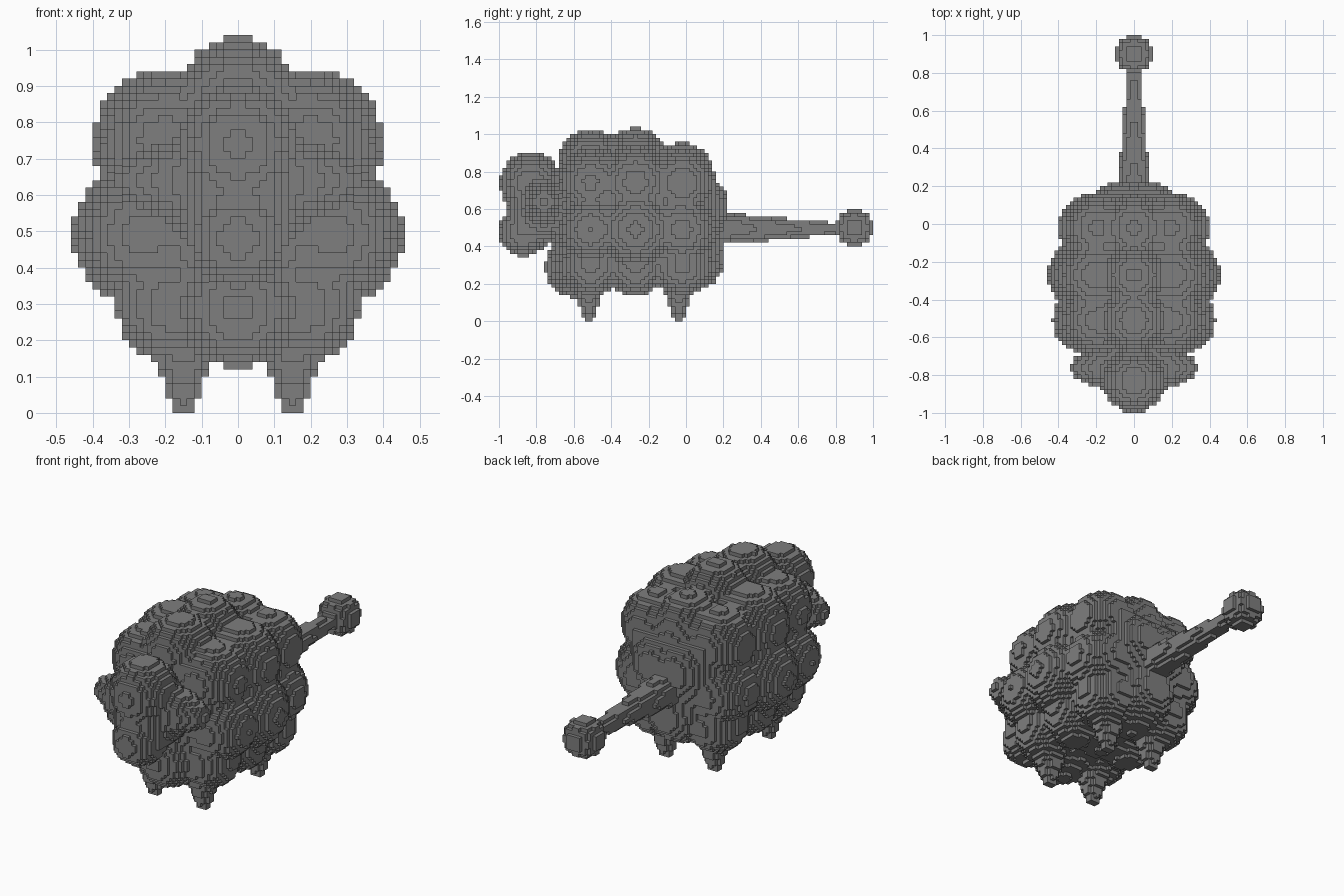
import bpy
import bmesh
import math
from mathutils import Vector

cube = bpy.data.objects.get("Cube")
if cube:
    bpy.data.objects.remove(cube, do_unlink=True)

CELL = 0.02
BLEND = 0.013  # softness of the creases between puffs

grey = bpy.data.materials.new("stone grey")
grey.use_nodes = True
GREY = (0.21, 0.21, 0.21, 1)
grey.diffuse_color = GREY
grey.node_tree.nodes["Principled BSDF"].inputs["Base Color"].default_value = GREY


def cells_in(low, high, inside):
    """Grid cells whose centre passes the test, within a box."""
    spans = [range(math.floor(a / CELL), math.ceil(b / CELL)) for a, b in zip(low, high)]
    return {(i, j, k) for i in spans[0] for j in spans[1] for k in spans[2]
            if inside(*((n + 0.5) * CELL for n in (i, j, k)))}


def mirrored(cells):
    return cells | {(-i - 1, j, k) for i, j, k in cells}


def puffs(balls):
    """Softly merged balls (x, y, z, radius), given for the left half."""
    low = [0] + [min(b[n] - b[3] for b in balls) - CELL for n in (1, 2)]
    high = [max(b[n] + b[3] for b in balls) + CELL for n in (0, 1, 2)]
    balls = [(b[:3], b[3]) for b in balls]

    def inside(*p):
        total = 0
        for centre, radius in balls:
            gap = radius - math.dist(p, centre)
            if gap >= 0:
                return True
            total += math.exp(gap / BLEND)
        return total >= 1

    return mirrored(cells_in(low, high, inside))


def cone(start, end, r0, r1):
    a, b = Vector(start), Vector(end)
    axis, r = b - a, max(r0, r1)

    def inside(*p):
        d = Vector(p) - a
        t = d.dot(axis) / axis.length_squared
        return 0 <= t <= 1 and (d - axis * t).length <= r0 + (r1 - r0) * t

    low = [min(u, v) - r for u, v in zip(a, b)]
    high = [max(u, v) + r for u, v in zip(a, b)]
    return cells_in(low, high, inside)


# Woolly body: a core, then three rings of puffs
body = [(0, -0.27, 0.53, 0.36), (0, -0.43, 0.53, 0.3), (0, -0.11, 0.55, 0.32)]
rings = [  # y, top height, top radius, side x, side radius, shoulder radius
    (-0.51, 0.85, 0.175, 0.26, 0.17, 0.175),
    (-0.27, 0.875, 0.16, 0.26, 0.195, 0.2),
    (-0.02, 0.785, 0.17, 0.22, 0.178, 0.17),
]
for y, top, top_r, side, side_r, shoulder_r in rings:
    body += [
        (0, y, top, top_r),
        (0, y, 0.31, 0.16),
        (side, y, 0.49, side_r),
        (0.2, y, 0.745, shoulder_r),
        (0.18, y, 0.29, 0.155),
    ]
# Chest and rump puffs
body += [(0, -0.59, 0.29, 0.165), (0.08, 0.06, 0.62, 0.165), (0, 0.04, 0.34, 0.17)]
wool = puffs(body)

# Head with a forelock, a muzzle and tapering ears
head = puffs([
    (0, -0.76, 0.6, 0.19),
    (0, -0.83, 0.74, 0.165),
    (0, -0.87, 0.48, 0.132),
    (0.17, -0.76, 0.64, 0.11),
    (0.27, -0.76, 0.64, 0.065),
])

# Tapered legs
front_legs = mirrored(cone((0.15, -0.52, 0), (0.15, -0.52, 0.2), 0.026, 0.09))
back_legs = mirrored(cone((0.15, -0.04, 0), (0.15, -0.04, 0.2), 0.026, 0.09))

# Tapered tail with a ball at its tip
tail = cone((0, 0.1, 0.495), (0, 0.82, 0.495), 0.095, 0.032)
tail_ball = puffs([(0, 0.9, 0.5, 0.101)])

parts = {
    "wool_body": wool, "head": head, "front_legs": front_legs,
    "back_legs": back_legs, "tail": tail, "tail_ball": tail_ball,
}
solid = set().union(*parts.values())


def build(name, cells):
    """Skin the cells with square faces wherever they meet open air."""
    bm = bmesh.new()
    corners = {}

    def vert(p):
        if p not in corners:
            corners[p] = bm.verts.new([n * CELL for n in p])
        return corners[p]

    for cell in cells:
        for axis in range(3):
            for side in (0, 1):
                near = list(cell)
                near[axis] += 2 * side - 1
                if tuple(near) in solid:
                    continue
                quad = []
                for u, v in ((0, 0), (1, 0), (1, 1), (0, 1)):
                    p = list(cell)
                    p[axis] += side
                    p[(axis + 1) % 3] += u
                    p[(axis + 2) % 3] += v
                    quad.append(vert(tuple(p)))
                bm.faces.new(quad if side else quad[::-1])
    mesh = bpy.data.meshes.new(name)
    bm.to_mesh(mesh)
    bm.free()
    mesh.materials.append(grey)
    bpy.context.collection.objects.link(bpy.data.objects.new(name, mesh))


# Each cell belongs to one part only
used = set()
for name, cells in parts.items():
    build(name, cells - used)
    used |= cells
